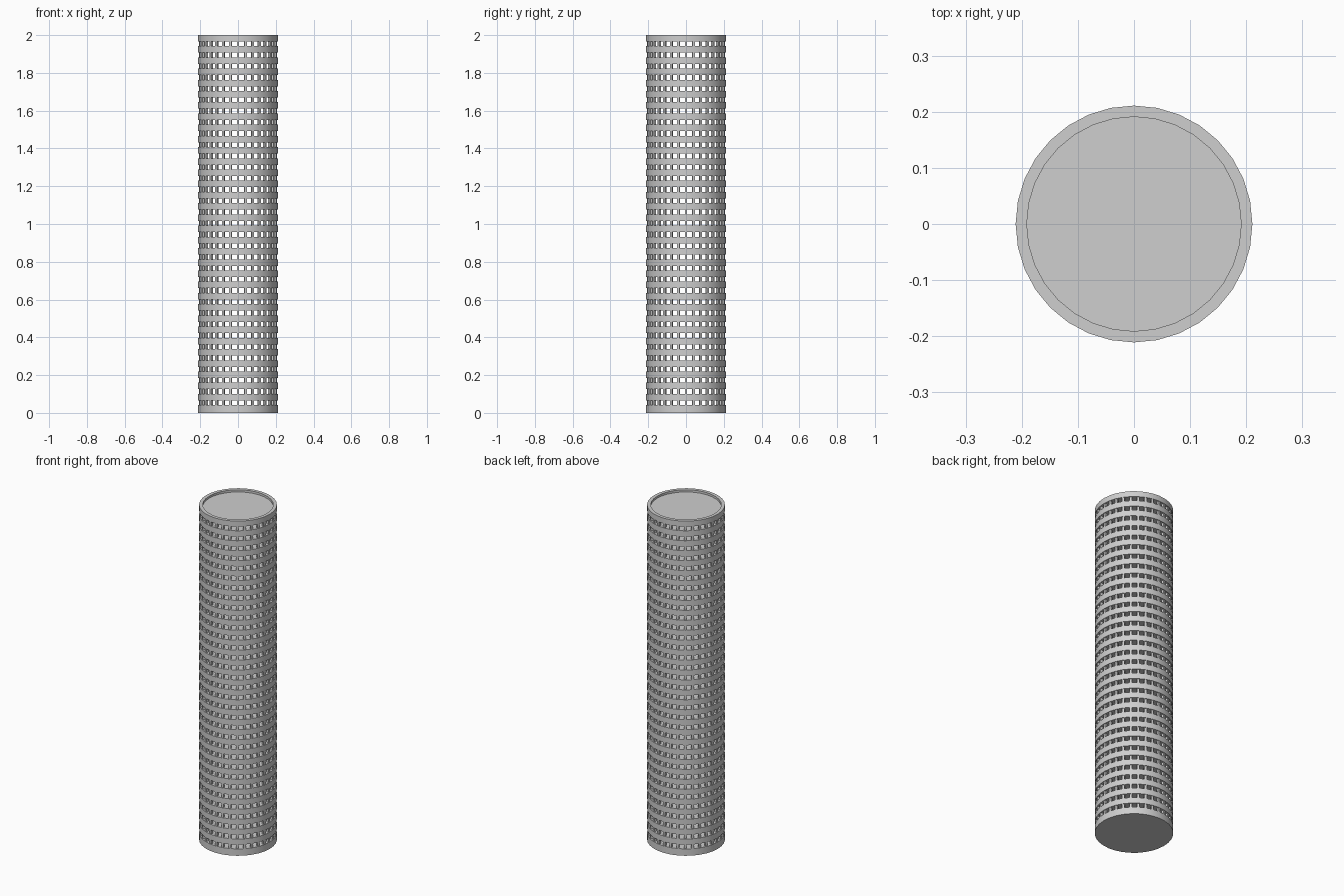
import bpy
import bmesh
from math import radians, tau
from mathutils import Matrix, Vector

cube = bpy.data.objects.get("Cube")
if cube:
    bpy.data.objects.remove(cube, do_unlink=True)

SIDES = 32
RADIUS = 0.211
RIM = 0.191          # inner radius of the parapet
ROWS = 33
BASE = 0.041         # height of the first sill
GAP = 0.025          # window height
STEP = 0.0594        # storey height
HEIGHT = 2.0

grey = bpy.data.materials.new("concrete_grey")
grey.use_nodes = True
color = (0.62, 0.62, 0.62, 1)
grey.diffuse_color = color
grey.node_tree.nodes["Principled BSDF"].inputs["Base Color"].default_value = color


def finish(bm, name):
    mesh = bpy.data.meshes.new(name)
    bmesh.ops.recalc_face_normals(bm, faces=bm.faces)
    bm.to_mesh(mesh)
    bm.free()
    obj = bpy.data.objects.new(name, mesh)
    bpy.context.collection.objects.link(obj)
    mesh.materials.append(grey)
    bpy.ops.object.select_all(action="DESELECT")
    obj.select_set(True)
    bpy.context.view_layer.objects.active = obj
    bpy.ops.object.shade_smooth_by_angle(angle=radians(30))
    return obj


def disc(bm, bottom, top):
    """Solid slab; returns its top face."""
    made = bmesh.ops.create_cone(
        bm, cap_ends=True, segments=SIDES, radius1=RADIUS, radius2=RADIUS,
        depth=top - bottom, matrix=Matrix.Translation((0, 0, (top + bottom) / 2)))
    faces = {f for v in made["verts"] for f in v.link_faces}
    return max(faces, key=lambda f: f.calc_center_median().z)


# Storey slabs
bm = bmesh.new()
bottom = 0
for row in range(ROWS):
    sill = BASE + row * STEP
    disc(bm, bottom, sill)
    bottom = sill + GAP
finish(bm, "floor_slabs")

# Roof slab with a shallow recess behind the parapet
bm = bmesh.new()
roof = disc(bm, bottom, HEIGHT)
bmesh.ops.inset_region(bm, faces=[roof], thickness=RADIUS - RIM)
well = bmesh.ops.extrude_face_region(bm, geom=[roof])
bmesh.ops.translate(bm, vec=Vector((0, 0, -0.013)),
                    verts=[g for g in well["geom"] if isinstance(g, bmesh.types.BMVert)])
if roof.is_valid:
    bmesh.ops.delete(bm, geom=[roof], context="FACES_ONLY")
finish(bm, "roof_slab")

# Mullions between the window openings
bm = bmesh.new()
for row in range(ROWS):
    z = BASE + row * STEP + GAP / 2
    for k in range(SIDES):
        place = (Matrix.Rotation(tau * k / SIDES, 4, "Z")
                 @ Matrix.Translation((0.201, 0, z))
                 @ Matrix.Diagonal((0.013, 0.013, GAP, 1)))
        bmesh.ops.create_cube(bm, size=1, matrix=place)
finish(bm, "window_mullions")
